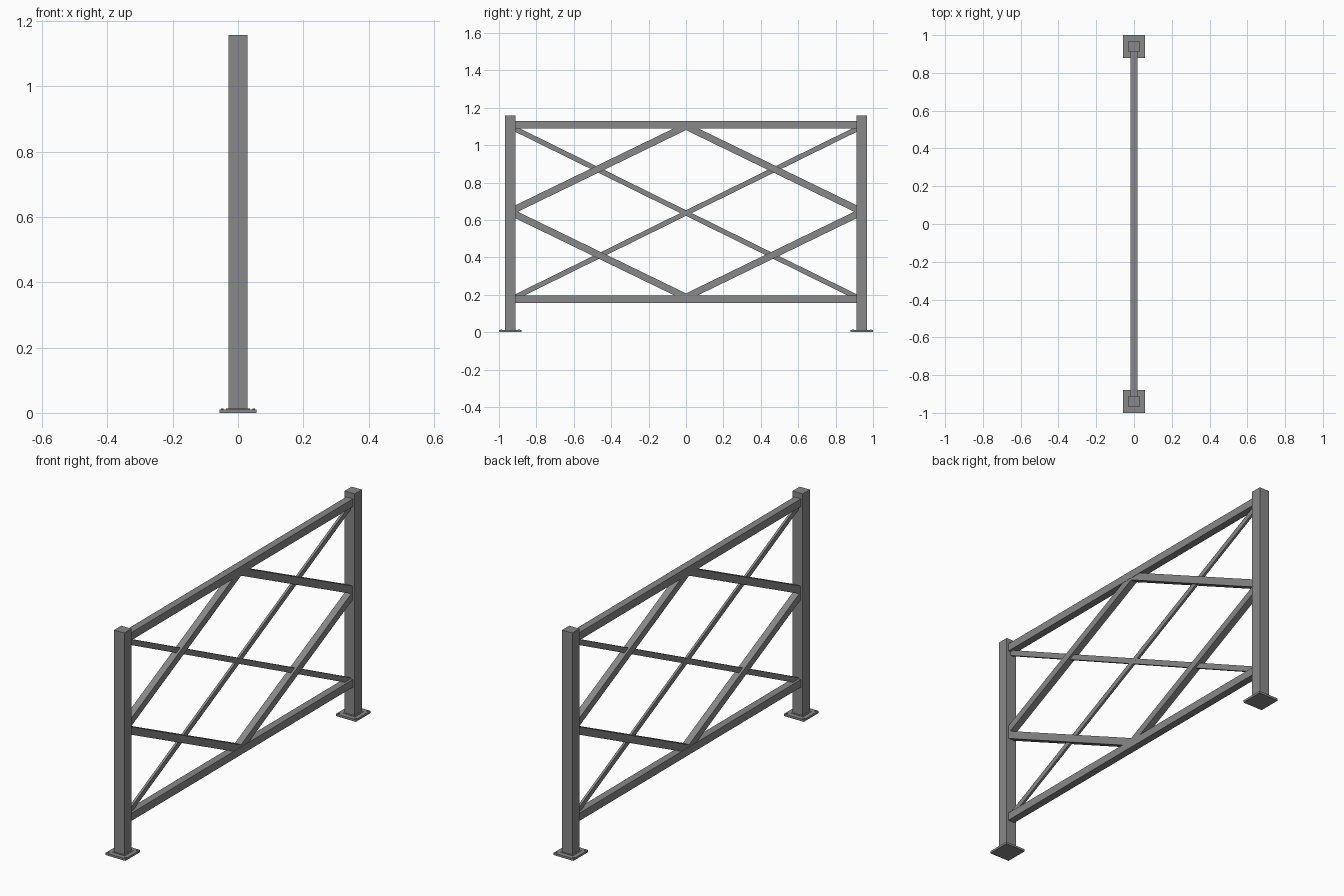
import bpy
import bmesh
from math import hypot

if "Cube" in bpy.data.objects:
    bpy.data.objects.remove(bpy.data.objects["Cube"])

# Dark grey paint
paint = bpy.data.materials.new("dark_grey_paint")
paint.diffuse_color = (0.25, 0.25, 0.25, 1)
paint.use_nodes = True
paint.node_tree.nodes["Principled BSDF"].inputs["Base Color"].default_value = paint.diffuse_color


def make_object(name, bm):
    bmesh.ops.recalc_face_normals(bm, faces=bm.faces)
    mesh = bpy.data.meshes.new(name)
    bm.to_mesh(mesh)
    bm.free()
    mesh.materials.append(paint)
    obj = bpy.data.objects.new(name, mesh)
    bpy.context.collection.objects.link(obj)
    return obj


def prism(name, outline, half_x):
    """Extrude a (y, z) outline symmetrically along x."""
    bm = bmesh.new()
    face = bm.faces.new([bm.verts.new((-half_x, y, z)) for y, z in outline])
    new = bmesh.ops.extrude_face_region(bm, geom=[face])["geom"]
    verts = [v for v in new if isinstance(v, bmesh.types.BMVert)]
    bmesh.ops.translate(bm, verts=verts, vec=(2 * half_x, 0, 0))
    return make_object(name, bm)


def box(name, y, half_y, z0, z1, half_x):
    outline = [(y - half_y, z0), (y + half_y, z0), (y + half_y, z1), (y - half_y, z1)]
    return prism(name, outline, half_x)


def bar(name, start, end, width, depth):
    """Sloping bar with vertically cut ends; depth is along x."""
    (y0, z0), (y1, z1) = start, end
    h = width / 2 * hypot(y1 - y0, z1 - z0) / abs(y1 - y0)
    return prism(name, [(y0, z0 - h), (y1, z1 - h), (y1, z1 + h), (y0, z0 + h)], depth / 2)


POST_Y = 0.940

for side, s in (("left", -1), ("right", 1)):
    y = s * POST_Y
    # Post with stepped foot plate
    box(f"{side}_post", y, 0.029, 0.005, 1.158, 0.029)
    box(f"{side}_foot_plate", y, 0.060, 0.0, 0.011, 0.057)
    box(f"{side}_foot_collar", y, 0.036, 0.008, 0.013, 0.036)

    # Bolt heads in the plate corners
    for i, (bx, by) in enumerate(((-1, -1), (1, -1), (1, 1), (-1, 1))):
        bpy.ops.mesh.primitive_cylinder_add(
            vertices=6, radius=0.005, depth=0.006,
            location=(bx * 0.048, y + by * 0.048, 0.0105))
        bolt = bpy.context.object
        bolt.name = f"{side}_bolt_{i + 1}"
        bolt.data.materials.append(paint)

    # Thick bars forming the diamond
    bar(f"{side}_upper_diamond_bar", (s * 0.925, 0.652), (0, 1.101), 0.037, 0.035)
    bar(f"{side}_lower_diamond_bar", (s * 0.925, 0.636), (0, 0.187), 0.037, 0.035)

# Horizontal rails
box("top_rail", 0, 0.92, 1.09, 1.13, 0.019)
box("bottom_rail", 0, 0.92, 0.157, 0.197, 0.019)

# Thin full-length cross braces, flatter than the diamond bars
bar("falling_brace", (-0.92, 1.090), (0.92, 0.184), 0.027, 0.012)
bar("rising_brace", (-0.92, 0.184), (0.92, 1.090), 0.027, 0.0125)
